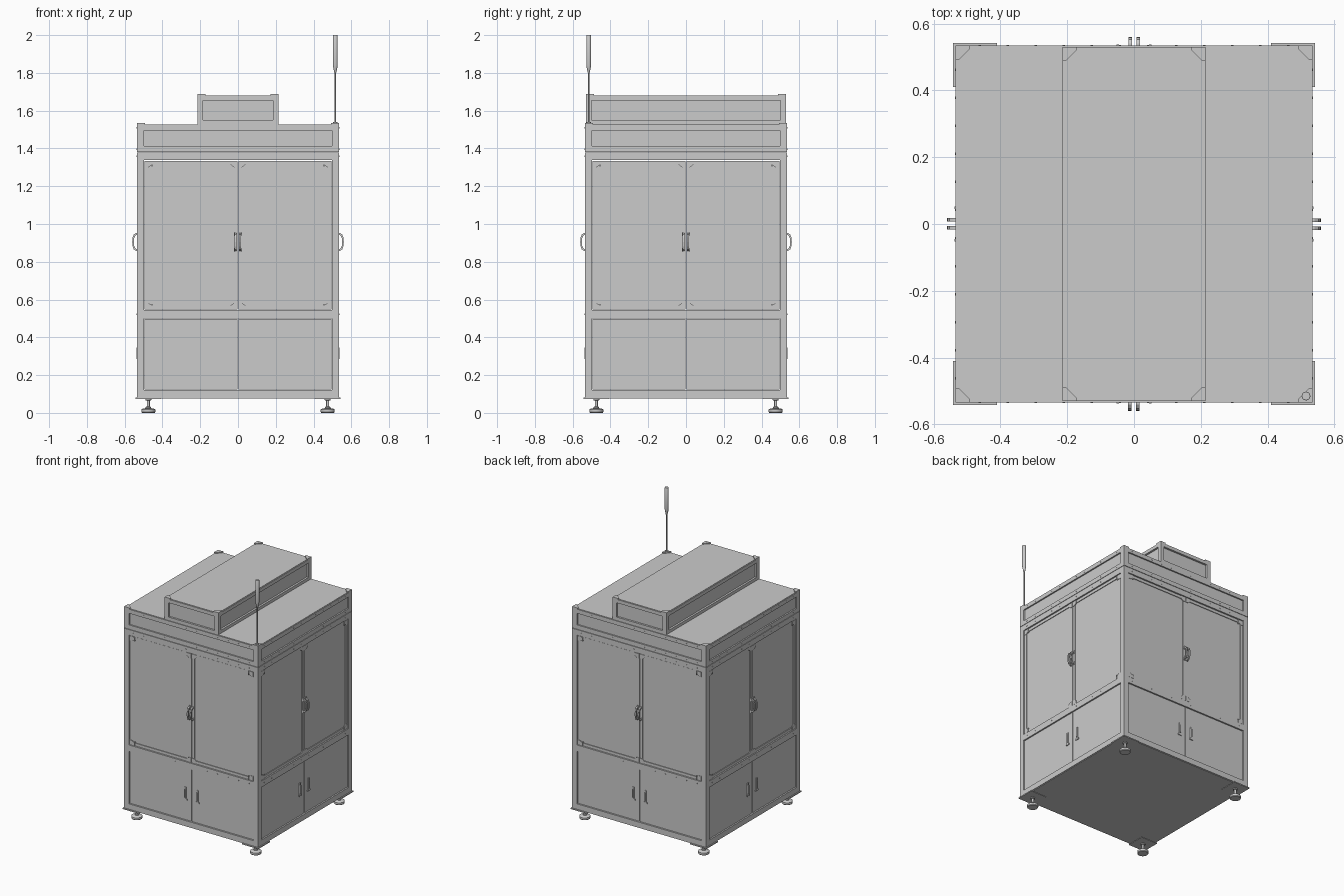
import bpy, bmesh, math
from mathutils import Vector, Matrix

if "Cube" in bpy.data.objects:
    bpy.data.objects.remove(bpy.data.objects["Cube"])


def box(bm, x0, x1, y0, y1, z0, z1):
    c = Vector(((x0 + x1) / 2, (y0 + y1) / 2, (z0 + z1) / 2))
    size = Matrix.Diagonal((abs(x1 - x0), abs(y1 - y0), abs(z1 - z0), 1))
    bmesh.ops.create_cube(bm, size=1, matrix=Matrix.Translation(c) @ size)


def prism(bm, pts, offset):
    face = bm.faces.new([bm.verts.new(p) for p in pts])
    geo = bmesh.ops.extrude_face_region(bm, geom=[face], use_keep_orig=True)["geom"]
    bmesh.ops.translate(bm, vec=offset, verts=[v for v in geo if isinstance(v, bmesh.types.BMVert)])


def lathe(bm, profile, x, y, n=24):
    rings = [[bm.verts.new((x + r * math.cos(2 * math.pi * i / n), y + r * math.sin(2 * math.pi * i / n), z))
              for i in range(n)] for r, z in profile]
    for a, b in zip(rings, rings[1:]):
        for i in range(n):
            bm.faces.new((a[i], a[(i + 1) % n], b[(i + 1) % n], b[i]))
    bm.faces.new(rings[0])
    bm.faces.new(rings[-1])


def finish(name, bm, turns=1, smooth=False):
    """Turn the part around z onto each side and make it an object."""
    base = bm.verts[:] + bm.edges[:] + bm.faces[:]
    for k in range(1, turns):
        new = bmesh.ops.duplicate(bm, geom=base)["geom"]
        bmesh.ops.rotate(bm, cent=(0, 0, 0), matrix=Matrix.Rotation(k * math.tau / turns, 3, 'Z'),
                         verts=[v for v in new if isinstance(v, bmesh.types.BMVert)])
    bmesh.ops.recalc_face_normals(bm, faces=bm.faces[:])
    me = bpy.data.meshes.new(name)
    bm.to_mesh(me)
    bm.free()
    ob = bpy.data.objects.new(name, me)
    bpy.context.collection.objects.link(ob)
    if smooth:
        bpy.ops.object.select_all(action='DESELECT')
        ob.select_set(True)
        bpy.context.view_layer.objects.active = ob
        bpy.ops.object.shade_smooth_by_angle(angle=math.radians(35))
    return ob


W, P = 0.535, 0.497          # outer half width, inner edge of posts

# main frame: corner posts, then rails on each side
bm = bmesh.new()
box(bm, P, W, -W, -P, 0.08, 1.378)
box(bm, P, W, -W, -P, 1.381, 1.525)
for z0, z1 in ((0.08, 0.12), (0.50, 0.545), (1.338, 1.378), (1.381, 1.412), (1.495, 1.525)):
    box(bm, -P, P, -W, -P, z0, z1)
finish("main_frame", bm, 4)

# recessed hood panels
bm = bmesh.new()
box(bm, -P, P, -0.525, -0.515, 1.412, 1.495)
finish("hood_panels", bm, 4)

# floor and roof plates
bm = bmesh.new()
box(bm, -0.53, 0.53, -0.53, 0.53, 0.076, 0.09)
finish("floor_plate", bm)
bm = bmesh.new()
c, e = 0.53, 0.492
prism(bm, [(-c, -e, 1.518), (-e, -c, 1.518), (e, -c, 1.518), (c, -e, 1.518),
           (c, e, 1.518), (e, c, 1.518), (-e, c, 1.518), (-c, e, 1.518)], (0, 0, 0.01))
finish("roof_plate", bm)

# raised corner gussets on the roof
bm = bmesh.new()
prism(bm, [(W, -W, 1.515), (W, -0.492, 1.515), (0.523, -0.492, 1.515),
           (0.492, -0.523, 1.515), (0.492, -W, 1.515)], (0, 0, 0.02))
finish("roof_corner_gussets", bm, 4)

# upper double doors: frame, panel, corner plates, hinges
frame, panel, plates, hinges = (bmesh.new() for _ in range(4))
x0, x1, z0, z1, t = 0.0015, 0.494, 0.548, 1.334, 0.02
for s in (-1, 1):
    for a, b in ((x0, x0 + t), (x1 - t, x1)):
        box(frame, s * a, s * b, -0.529, -0.509, z0, z1)
    for a, b in ((z0, z0 + t), (z1 - t, z1)):
        box(frame, s * (x0 + t), s * (x1 - t), -0.529, -0.509, a, b)
    box(panel, s * (x0 + t), s * (x1 - t), -0.524, -0.514, z0 + t, z1 - t)
    for cx, dx in ((x0, 1), (x1, -1)):
        for cz, dz in ((z0, 1), (z1, -1)):
            pts = [(0, 0), (0.038, 0), (0.038, 0.02), (0.02, 0.034), (0, 0.034)]
            prism(plates, [(s * (cx + dx * u), -0.532, cz + dz * v) for u, v in pts], (0, 0.006, 0))
    for z in (z0 + 0.014, z1 - 0.016):
        box(hinges, s * 0.453, s * 0.459, -0.534, -0.525, z - 0.014, z + 0.014)
finish("upper_door_frames", frame, 4)
finish("upper_door_panels", panel, 4)
finish("upper_door_corner_plates", plates, 4)
finish("upper_door_catches", hinges, 4)

# bowed pull handles, a pair on every side
bm = bmesh.new()
outer = [(0.523, 0.858), (0.54, 0.858), (0.552, 0.866), (0.558, 0.882), (0.560, 0.905),
         (0.558, 0.928), (0.552, 0.944), (0.54, 0.952), (0.523, 0.952)]
inner = [(0.523, 0.942), (0.538, 0.942), (0.545, 0.936), (0.550, 0.925), (0.552, 0.905),
         (0.550, 0.885), (0.545, 0.874), (0.538, 0.868), (0.523, 0.868)]
for x in (-0.018, 0.006):
    prism(bm, [(x, -y, z) for y, z in outer + inner], (0.011, 0, 0))
for s in (-1, 1):
    for z in (0.863, 0.947):
        box(bm, s * 0.004, s * 0.02, -0.533, -0.525, z - 0.01, z + 0.01)
finish("door_handles", bm, 4)

# lower doors and their latches
doors, latches = bmesh.new(), bmesh.new()
for s in (-1, 1):
    box(doors, s * 0.0025, s * 0.494, -0.528, -0.512, 0.123, 0.497)
    box(latches, s * 0.042, s * 0.056, -0.534, -0.526, 0.275, 0.36)
    box(latches, s * 0.035, s * 0.063, -0.534, -0.526, 0.266, 0.277)
    box(latches, s * 0.045, s * 0.053, -0.538, -0.533, 0.285, 0.345)
finish("lower_doors", doors, 4)
finish("lower_door_latches", latches, 4)

# rows of small screws along the rails
bm = bmesh.new()
for z in (0.523, 1.358, 1.396, 1.51):
    for i in range(12):
        m = Matrix.Translation((-0.462 + 0.084 * i, -0.535, z)) @ Matrix.Rotation(math.pi / 2, 4, 'X')
        bmesh.ops.create_cone(bm, cap_ends=True, segments=8, radius1=0.0035, radius2=0.0035, depth=0.003, matrix=m)
finish("rail_screws", bm, 4)

# upper box on the roof: posts, rails, recessed panels, lid, gussets
frame, panel, gusset = bmesh.new(), bmesh.new(), bmesh.new()
bx, by, p, b0, b1 = 0.214, 0.53, 0.03, 1.525, 1.678
for sx in (-1, 1):
    for sy in (-1, 1):
        box(frame, sx * (bx - p), sx * bx, sy * (by - p), sy * by, b0, b1)
        pts = [(0, 0), (0.042, 0), (0.042, 0.01), (0.01, 0.042), (0, 0.042)]
        prism(gusset, [(sx * (bx - u), sy * (by - v), 1.67) for u, v in pts], (0, 0, 0.017))
for a, b in ((b0, b0 + 0.025), (b1 - 0.025, b1)):
    for s in (-1, 1):
        box(frame, -bx + p, bx - p, s * (by - p), s * by, a, b)
        box(frame, s * (bx - p), s * bx, -by + p, by - p, a, b)
for s in (-1, 1):
    box(panel, -bx + p, bx - p, s * (by - 0.022), s * (by - 0.014), b0 + 0.02, b1 - 0.02)
    box(panel, s * (bx - 0.022), s * (bx - 0.014), -by + p, by - p, b0 + 0.02, b1 - 0.02)
finish("upper_box_frame", frame)
finish("upper_box_panels", panel)
finish("upper_box_gussets", gusset)
bm = bmesh.new()
box(bm, -bx + 0.006, bx - 0.006, -by + 0.006, by - 0.006, 1.672, 1.681)
finish("upper_box_lid", bm)

# levelling feet with corner mounting plates
bm = bmesh.new()
lathe(bm, [(0.034, 0), (0.037, 0.004), (0.037, 0.018), (0.03, 0.023), (0.014, 0.025), (0.014, 0.032),
           (0.008, 0.034), (0.008, 0.066), (0.016, 0.067), (0.016, 0.076)], 0.475, -0.475)
finish("levelling_feet", bm, 4, True)
bm = bmesh.new()
box(bm, 0.41, 0.542, -0.542, -0.41, 0.073, 0.081)
finish("foot_plates", bm, 4)

# signal mast on the front right corner
bm = bmesh.new()
lathe(bm, [(0.012, 1.53), (0.012, 1.54), (0.004, 1.541), (0.004, 1.80), (0.006, 1.803), (0.013, 1.84),
           (0.013, 1.998), (0.012, 2.0)], 0.515, -0.515)
finish("signal_mast", bm, 1, True)
